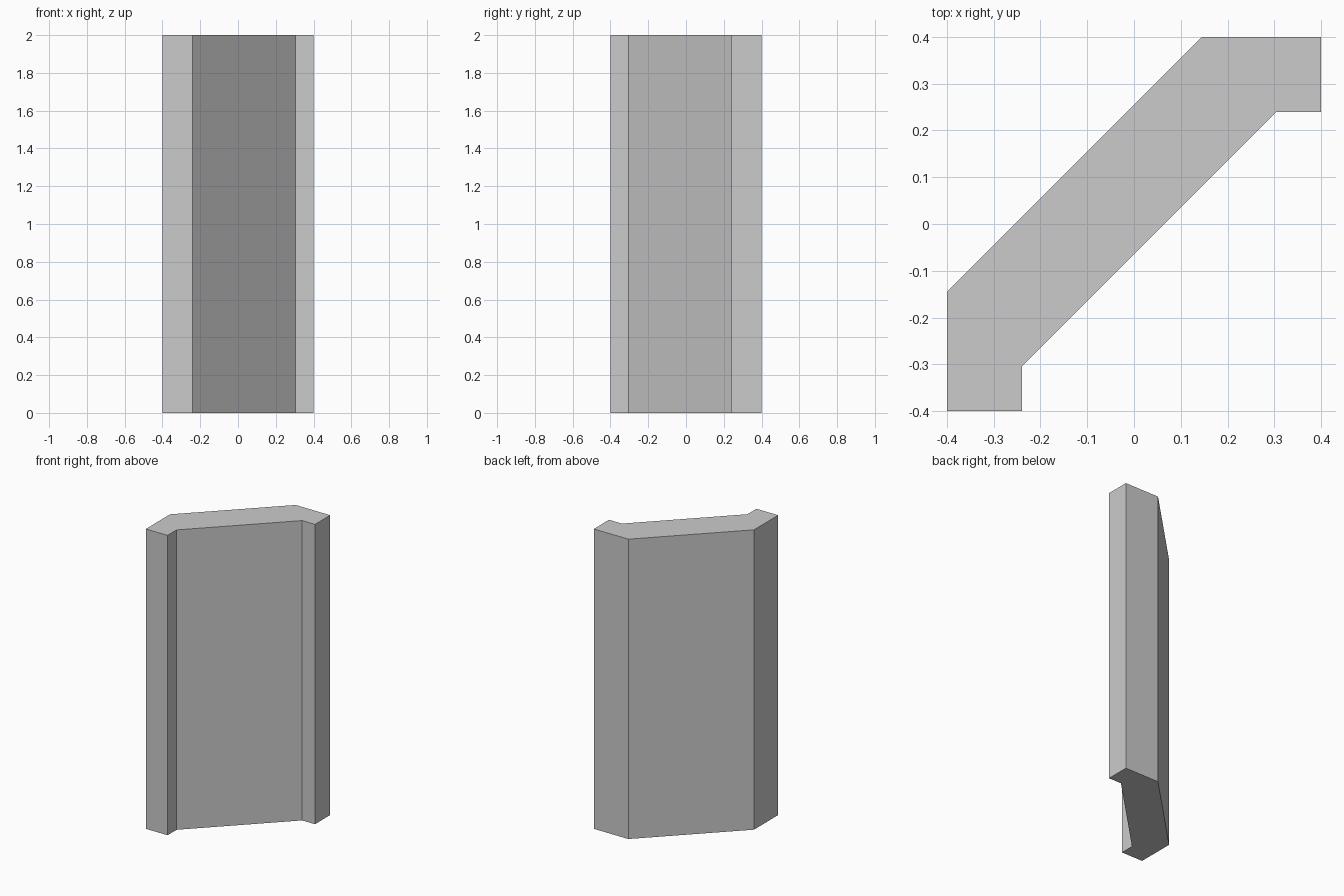
import bpy, bmesh

if "Cube" in bpy.data.objects:
    bpy.data.objects.remove(bpy.data.objects["Cube"])

# Diagonal wall cross-section with a squared return at each end:
# half the outline, the other half is its reflection across y = -x
HEIGHT = 2.0
half = [(-0.145, -0.4), (-0.4, -0.4)]
lower = [(-0.4, -0.145), (-0.4, -0.4), (-0.24, -0.4), (-0.24, -0.305)]
upper = [(-y, -x) for x, y in reversed(lower)]
profile = lower + upper

# Extrude the outline straight up into a solid panel
bm = bmesh.new()
base = bm.faces.new([bm.verts.new((x, y, 0)) for x, y in profile])
ext = bmesh.ops.extrude_face_region(bm, geom=[base], use_keep_orig=True)
top = [v for v in ext["geom"] if isinstance(v, bmesh.types.BMVert)]
bmesh.ops.translate(bm, verts=top, vec=(0, 0, HEIGHT))
bmesh.ops.recalc_face_normals(bm, faces=bm.faces)

mesh = bpy.data.meshes.new("diagonal_wall")
bm.to_mesh(mesh)
bm.free()
wall = bpy.data.objects.new("diagonal_wall", mesh)
bpy.context.collection.objects.link(wall)
